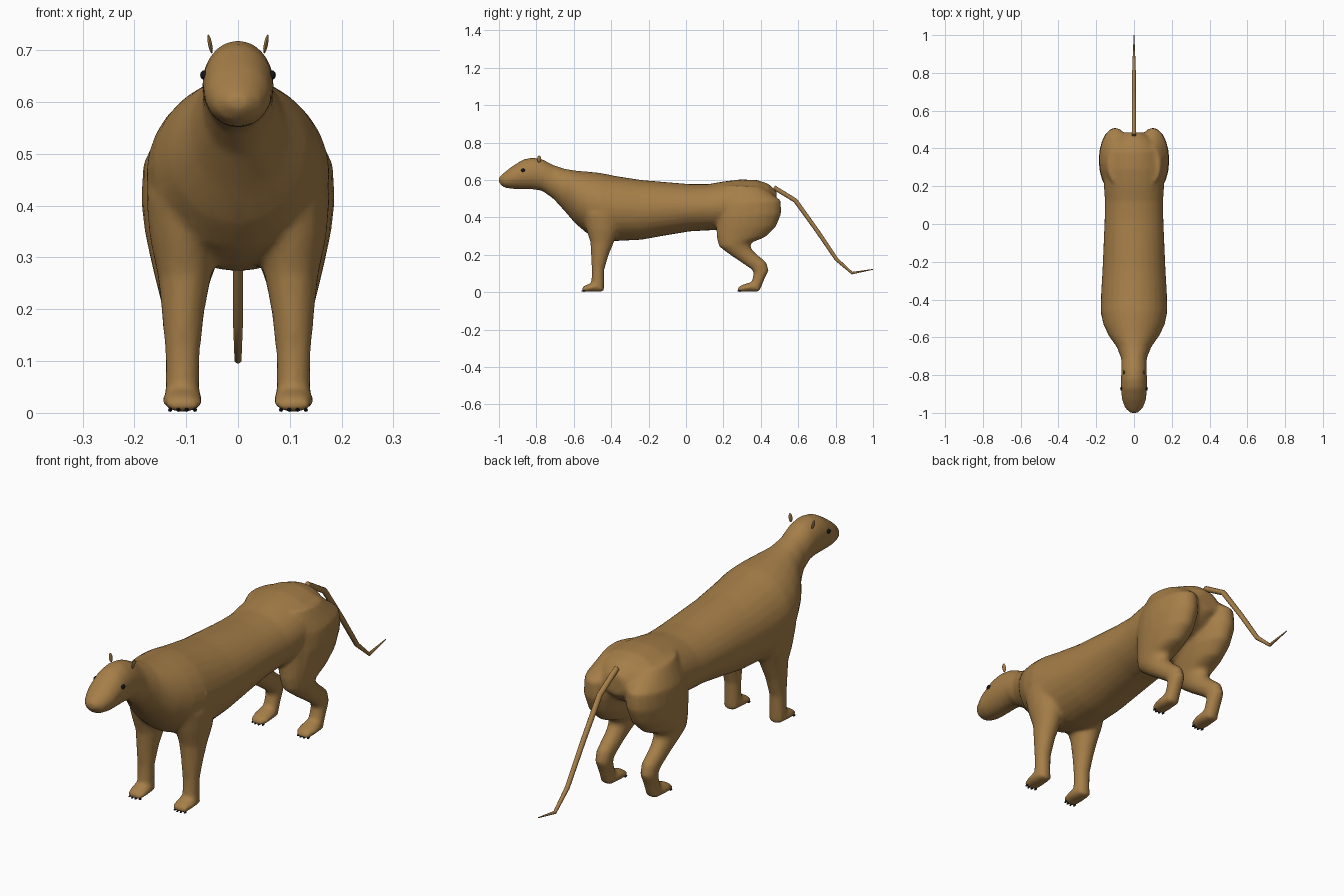
import bpy, bmesh, math
from mathutils import Vector, Matrix

if "Cube" in bpy.data.objects:
    bpy.data.objects.remove(bpy.data.objects["Cube"])


def material(name, rgb):
    m = bpy.data.materials.new(name)
    m.diffuse_color = (*rgb, 1)
    m.use_nodes = True
    m.node_tree.nodes["Principled BSDF"].inputs["Base Color"].default_value = m.diffuse_color
    return m


TAN = material("tan_fur", (0.38, 0.21, 0.065))
BLACK = material("black", (0.008, 0.008, 0.01))


def finish(bm, name, mat):
    bmesh.ops.recalc_face_normals(bm, faces=bm.faces)
    me = bpy.data.meshes.new(name)
    bm.to_mesh(me)
    bm.free()
    me.materials.append(mat)
    ob = bpy.data.objects.new(name, me)
    bpy.context.collection.objects.link(ob)
    bpy.context.view_layer.objects.active = ob
    ob.select_set(True)
    bpy.ops.object.shade_smooth_by_angle(angle=math.radians(50))
    ob.select_set(False)
    return ob


def loft(bm, sections, n=20):
    """Skin of oval rings: (x centre, x radius, y0, z0, y1, z1)."""
    rings = []
    for cx, rx, y0, z0, y1, z1 in sections:
        a, b = Vector((cx, y0, z0)), Vector((cx, y1, z1))
        mid, half = (a + b) / 2, (b - a) / 2
        rings.append([bm.verts.new(mid + half * math.cos(t) + Vector((rx * math.sin(t), 0, 0)))
                      for t in (2 * math.pi * i / n for i in range(n))])
    for r, s in zip(rings, rings[1:]):
        for i in range(n):
            j = (i + 1) % n
            bm.faces.new((r[i], r[j], s[j], s[i]))
    bm.faces.new(rings[0])
    bm.faces.new(rings[-1][::-1])


bm = bmesh.new()

# Head, neck and trunk: y, bottom, top, half width
TRUNK = [(-1.0, .585, .615, .02), (-.975, .56, .637, .047), (-.93, .552, .673, .064),
         (-.87, .55, .71, .069), (-.82, .55, .72, .069), (-.77, .542, .712, .067),
         (-.71, .50, .68, .068), (-.65, .435, .66, .092), (-.59, .365, .65, .135),
         (-.53, .315, .645, .163), (-.46, .285, .638, .177), (-.38, .273, .622, .175),
         (-.24, .28, .60, .167), (-.1, .305, .588, .161), (.02, .325, .578, .156),
         (.12, .33, .578, .154), (.2, .335, .592, .16), (.29, .36, .603, .16),
         (.38, .38, .60, .145), (.44, .41, .58, .11), (.485, .45, .54, .05)]
loft(bm, [(0, w, y, b, y, t) for y, b, t, w in TRUNK], 28)

# Legs: x centre, x radius, front point (y, z), back point (y, z)
FORE = [(.09, .05, -.50, .54, -.38, .54), (.105, .073, -.555, .42, -.35, .42),
        (.104, .066, -.535, .34, -.36, .33), (.103, .052, -.512, .27, -.388, .26),
        (.106, .042, -.508, .2, -.413, .2), (.107, .034, -.503, .12, -.437, .12),
        (.107, .033, -.505, .06, -.437, .06), (.107, .034, -.505, .015, -.437, .015)]
HIND = [(.08, .06, .21, .57, .41, .565), (.098, .085, .175, .47, .508, .49),
        (.100, .087, .165, .40, .51, .42), (.100, .08, .162, .35, .482, .35),
        (.103, .066, .162, .30, .425, .295), (.106, .053, .175, .245, .35, .265),
        (.107, .043, .235, .2, .345, .24), (.107, .037, .295, .16, .37, .21),
        (.107, .034, .352, .12, .43, .16), (.107, .032, .362, .10, .443, .115),
        (.107, .032, .352, .06, .42, .07), (.107, .033, .335, .015, .397, .015)]
# Paw along y, measured from the toe tip: offset, top, half width
PAW = [(0, .02, .025), (.012, .034, .035), (.045, .047, .039), (.08, .055, .037), (.115, .03, .028)]
TOES = (-.557, .277)
for s in (1, -1):
    for leg, toe in zip((FORE, HIND), TOES):
        loft(bm, [(s * l[0], *l[1:]) for l in leg])
        loft(bm, [(s * .107, w, toe + d, .002, toe + d, t) for d, t, w in PAW])

# Fuse the lofts into one soft skin
skin = finish(bm, "body_skin", TAN)
mod = skin.modifiers.new("fuse", 'REMESH')
mod.mode = 'VOXEL'
mod.voxel_size = .009
mod.use_smooth_shade = True
mod = skin.modifiers.new("soften", 'SMOOTH')
mod.factor = .5
mod.iterations = 7
mod = skin.modifiers.new("simplify", 'DECIMATE')
mod.ratio = .3
dg = bpy.context.evaluated_depsgraph_get()
fused = bpy.data.meshes.new_from_object(skin.evaluated_get(dg))
skin.modifiers.clear()
skin.data = fused
for p in fused.polygons:
    p.use_smooth = True
    p.material_index = 0
if not fused.materials:
    fused.materials.append(TAN)

# Tail: tapered tube with a bend near the tip
bm = bmesh.new()
PATH = [(.47, .56, .012), (.585, .49, .012), (.70, .33, .011), (.805, .175, .01),
        (.888, .102, .007), (1.0, .122, .002)]
rings = []
for i, (y, z, r) in enumerate(PATH):
    p, q = PATH[max(i - 1, 0)], PATH[min(i + 1, len(PATH) - 1)]
    d = Vector((q[0] - p[0], q[1] - p[1])).normalized() * r
    rings.append((0, r, y + d.y, z - d.x, y - d.y, z + d.x))
loft(bm, rings, 10)
finish(bm, "tail", TAN)


def ball(bm, loc, size, tilt=0, seg=12):
    m = Matrix.Translation(loc) @ Matrix.Rotation(tilt, 4, 'Y') @ Matrix.Diagonal((*size, 1))
    bmesh.ops.create_uvsphere(bm, u_segments=seg, v_segments=seg // 2, radius=1, matrix=m)


# Ears, eyes and claws, mirrored left and right
ears, eyes, claws = bmesh.new(), bmesh.new(), bmesh.new()
for s in (1, -1):
    ball(ears, (s * .054, -.785, .712), (.004, .011, .019), s * .2)
    ball(eyes, (s * .066, -.872, .652), (.007, .011, .009))
    for toe in TOES:
        for k in range(4):
            off = (k - 1.5) * .016
            ball(claws, (s * .107 + off, toe + .004 + abs(off) * .35, .006), (.004, .009, .004), 0, 8)
finish(ears, "ears", TAN)
finish(eyes, "eyes", BLACK)
finish(claws, "claws", BLACK)
